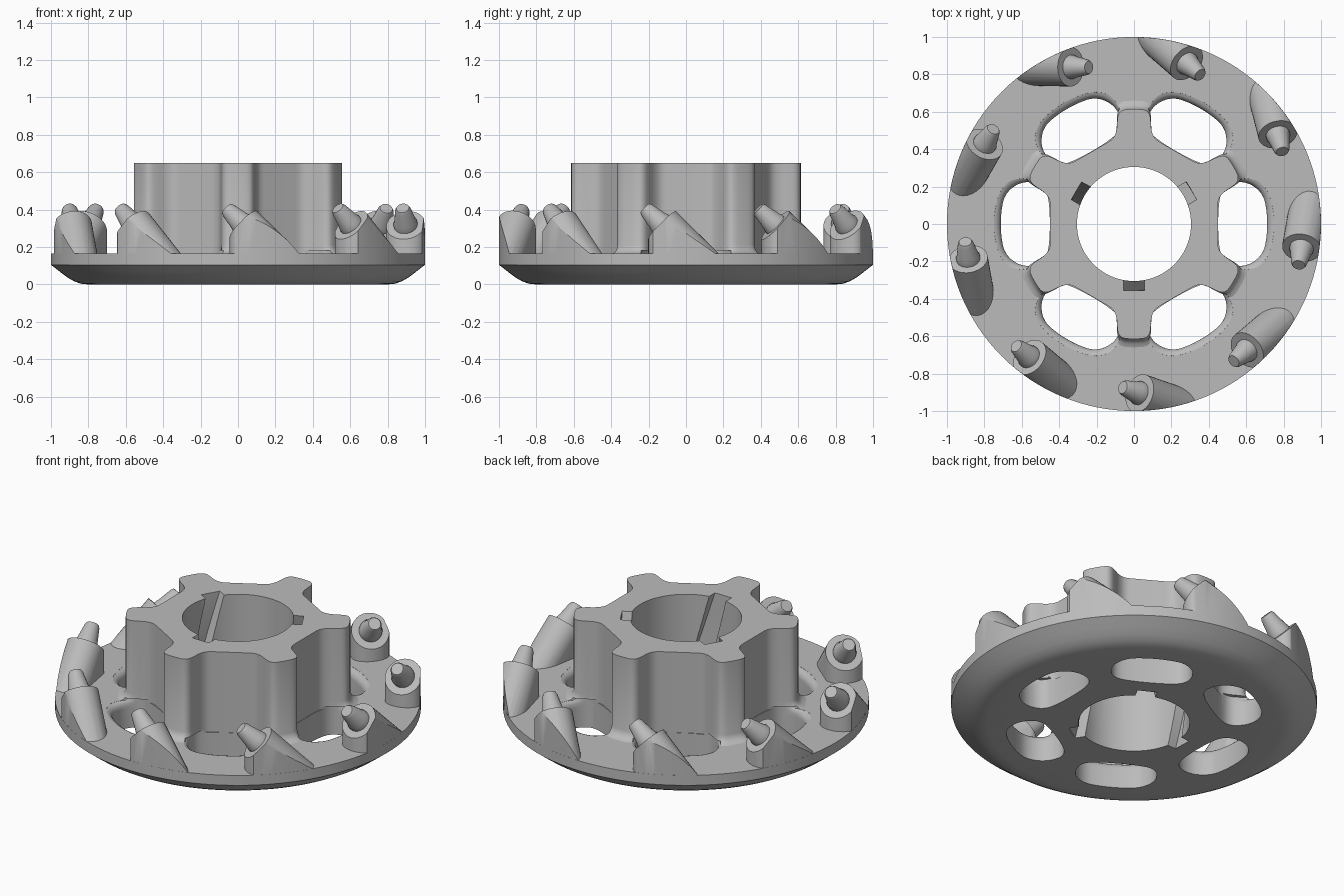
import bpy, bmesh, math
from mathutils import Vector, Matrix

cube = bpy.data.objects.get("Cube")
if cube:
    bpy.data.objects.remove(cube, do_unlink=True)

metal = bpy.data.materials.new("grey_metal")
metal.use_nodes = True
GREY = (0.5, 0.5, 0.5, 1)
metal.diffuse_color = GREY
metal.node_tree.nodes["Principled BSDF"].inputs["Base Color"].default_value = GREY

TOP, HUB_TOP = 0.165, 0.65


def make(name, bm):
    bmesh.ops.recalc_face_normals(bm, faces=bm.faces)
    mesh = bpy.data.meshes.new(name)
    bm.to_mesh(mesh)
    bm.free()
    mesh.materials.append(metal)
    ob = bpy.data.objects.new(name, mesh)
    bpy.context.collection.objects.link(ob)
    return ob


def loft(name, rings):
    """Skin a stack of equal-count closed rings and cap both ends."""
    bm = bmesh.new()
    loops = [[bm.verts.new(p) for p in ring] for ring in rings]
    n = len(loops[0])
    for a, b in zip(loops, loops[1:]):
        for i in range(n):
            j = (i + 1) % n
            bm.faces.new((a[i], a[j], b[j], b[i]))
    bm.faces.new(loops[0])
    bm.faces.new(loops[-1])
    return make(name, bm)


def circle(r, z, n=128):
    return [Vector((r * math.cos(2 * math.pi * i / n), r * math.sin(2 * math.pi * i / n), z))
            for i in range(n)]


def rounded(points, times):
    """Corner cutting on a closed outline."""
    for _ in range(times):
        cut = []
        for i, p in enumerate(points):
            q = points[(i + 1) % len(points)]
            cut += [p.lerp(q, 0.25), p.lerp(q, 0.75)]
        points = cut
    return points


def mirrored(half):
    """Outline symmetric about the x axis, running from -y to +y."""
    low = [Vector((x, -y)) for x, y in reversed(half) if y > 0]
    return low + [Vector(p) for p in half]


def clamp(v):
    return max(0.0, min(1.0, v))


def boolean(ob, cutter, op="DIFFERENCE"):
    mod = ob.modifiers.new("cut", "BOOLEAN")
    mod.operation, mod.object, mod.solver = op, cutter, "EXACT"
    bpy.context.view_layer.objects.active = ob
    bpy.ops.object.modifier_apply(modifier=mod.name)


def smooth(ob, angle=35):
    bpy.ops.object.select_all(action="DESELECT")
    ob.select_set(True)
    bpy.context.view_layer.objects.active = ob
    bpy.ops.object.shade_smooth_by_angle(angle=math.radians(angle))


# Disc with a rounded lower edge
disc = loft("disc", [circle(r, z) for r, z in
                     [(0.8, 0), (0.84, 0.004), (0.875, 0.016), (0.91, 0.036),
                      (0.95, 0.066), (1, 0.105), (1, TOP)]])

# Six-lobed hub, flared where the lobes meet the disc
lobe = mirrored([(0.615, 0), (0.612, 0.06), (0.59, 0.084), (0.55, 0.09),
                 (0.5, 0.092), (0.455, 0.11), (0.425, 0.16)])
outline = []
for k in range(6):
    turn = Matrix.Rotation(math.radians(30 + 60 * k), 2)
    outline += [turn @ p for p in lobe]
outline = rounded(outline, 2)


def hub_ring(z, flare):
    ring = []
    for p in outline:
        q = p * (1 + flare * clamp((p.length - 0.5) / 0.08) / p.length)
        ring.append(Vector((q.x, q.y, z)))
    return ring


hub = loft("hub", [hub_ring(z, f) for z, f in
                   [(0.1, 0.045), (TOP, 0.045), (0.172, 0.025), (0.187, 0.009),
                    (0.21, 0), (HUB_TOP, 0)]])

# Oblong openings with a rounded upper rim
slot = rounded(mirrored([(0.45, 0.13), (0.49, 0.215), (0.6, 0.23),
                         (0.69, 0.165), (0.712, 0.06)]), 3)
slot_centre = Vector((0.58, 0))


def slot_ring(z, flare, turn):
    ring = []
    for p in slot:
        out = (p - slot_centre).normalized()
        q = p + out * flare * clamp((p.x - 0.52) / 0.13)
        ring.append(turn @ Vector((q.x, q.y, z)))
    return ring


cutters = []
for k in range(6):
    turn = Matrix.Rotation(math.radians(60 * k), 3, "Z")
    levels = [(-0.1, 0)]
    for s in range(6):
        phi = math.radians(16 * s)
        levels.append((TOP - 0.045 + 0.045 * math.sin(phi), 0.045 * (1 - math.cos(phi))))
    levels.append((0.18, 0.042))
    cutters.append(loft("slot_cutter", [slot_ring(z, f, turn) for z, f in levels]))

# Bore and three slanted keyways
cutters.append(loft("bore_cutter", [circle(0.305, -0.1, 96), circle(0.305, 0.8, 96)]))
for k in range(3):
    rings = []
    for s in range(13):
        z = -0.02 + 0.69 * s / 12
        a = 30 + 120 * k + 32 * (HUB_TOP - z) / HUB_TOP
        turn = Matrix.Rotation(math.radians(a), 3, "Z")
        rings.append([turn @ Vector((x, y, z)) for x, y in
                      [(0.25, -0.055), (0.355, -0.055), (0.355, 0.055), (0.25, 0.055)]])
    cutters.append(loft("keyway_cutter", rings))

for part in (disc, hub):
    for c in cutters:
        boolean(part, c)
    smooth(part)
for c in cutters:
    bpy.data.objects.remove(c, do_unlink=True)

# Nine slanted holders round the rim, each with a tapered pick
rim_clip = loft("rim_clip", [circle(0.9995, 0.12), circle(0.9995, 0.8)])
leans = [0.25, 0, 0, 0.2, 0.28, 0.28, 0, 0, 0]
for k, lean in enumerate(leans):
    turn = Matrix.Rotation(math.radians(40 * k), 3, "Z")
    axis = Vector((-0.72, lean, 0.7)).normalized()
    seat = Vector((0.03, -0.905, 0.317))
    tilt = axis.to_track_quat("Z", "Y").to_matrix()

    def ring(r, along, n=32):
        return [turn @ (seat + tilt @ Vector((p.x, p.y, along))) for p in circle(r, 0, n)]

    face = ring(0.105, 0)
    points = face + ring(0.105, -0.5) + [Vector((p.x, p.y, 0.1)) for p in face]
    bm = bmesh.new()
    for p in points:
        bm.verts.new(p)
    hull = bmesh.ops.convex_hull(bm, input=bm.verts)
    spare = {v for v in hull["geom_interior"] + hull["geom_unused"]
             if isinstance(v, bmesh.types.BMVert)}
    bmesh.ops.delete(bm, geom=list(spare), context="VERTS")
    holder = make(f"holder_{k + 1}", bm)
    boolean(holder, rim_clip, "INTERSECT")
    smooth(holder, 30)

    pick = loft(f"pick_{k + 1}", [ring(r, h, 24) for r, h in
                                  [(0.064, -0.02), (0.064, 0.015), (0.058, 0.03),
                                   (0.042, 0.115), (0.034, 0.13)]])
    smooth(pick, 30)
bpy.data.objects.remove(rim_clip, do_unlink=True)
